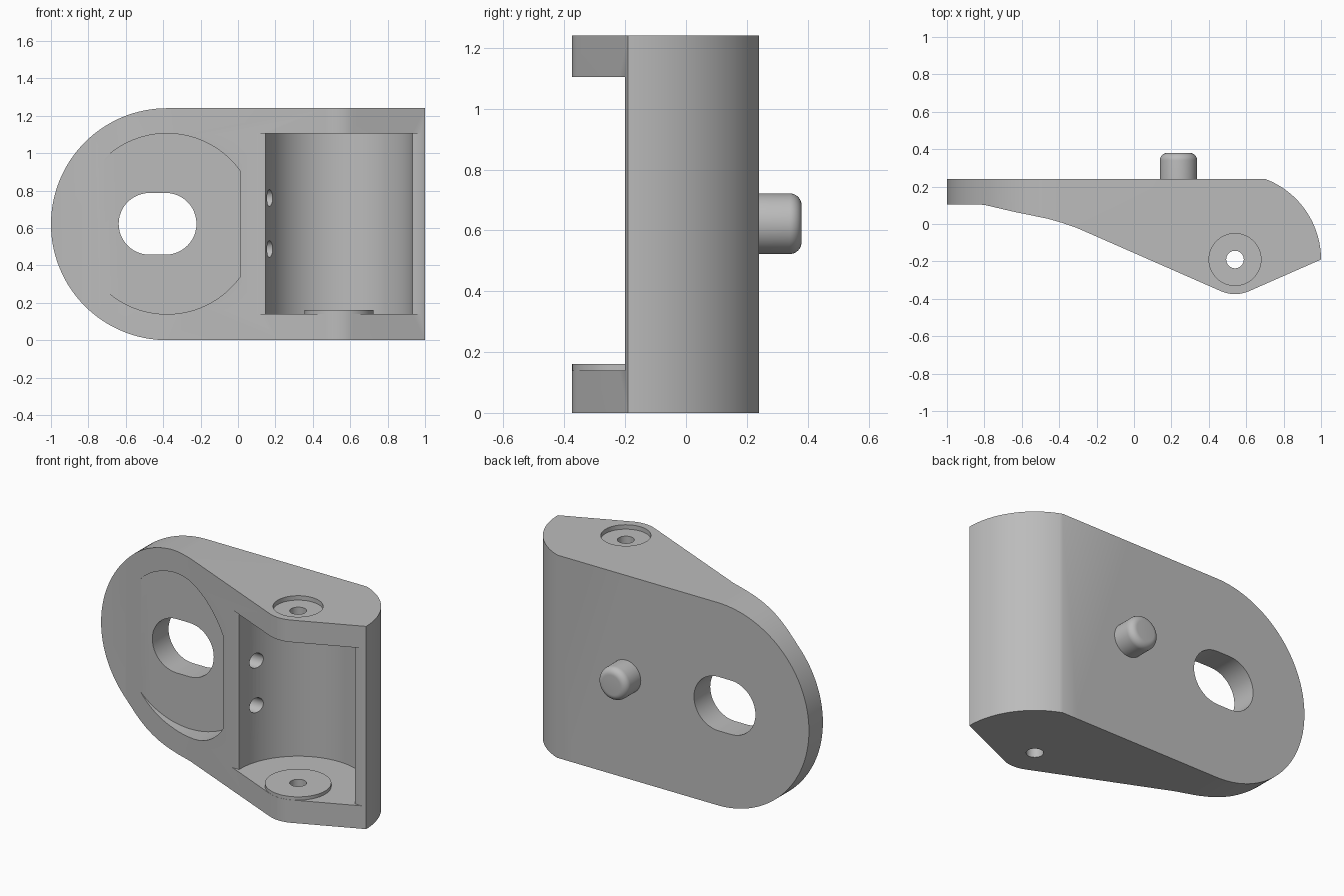
import bpy, bmesh, math
from mathutils import Matrix

if "Cube" in bpy.data.objects:
    bpy.data.objects.remove(bpy.data.objects["Cube"])

grey = bpy.data.materials.new("plain grey")
grey.use_nodes = True
GREY = (0.5, 0.5, 0.5, 1)
grey.diffuse_color = GREY
grey.node_tree.nodes["Principled BSDF"].inputs["Base Color"].default_value = GREY

HEIGHT, MID = 1.24, 0.622
PIN_X, PIN_Y = 0.54, -0.19
TOP_Z, LOW_Z = 1.105, 0.14          # faces of the two lugs inside the fork


def arc(cx, cy, r, a, b, n=24):
    """Points on an arc from angle a to b in degrees."""
    steps = [math.radians(a + (b - a) * i / n) for i in range(n + 1)]
    return [(cx + r * math.cos(t), cy + r * math.sin(t)) for t in steps]


def prism(name, pts, lo, hi, axis="z"):
    """Extrude an outline between lo and hi; outline is xy for z, xz for y, yz for x."""
    place = {"z": lambda p, h: (p[0], p[1], h),
             "y": lambda p, h: (p[0], h, p[1]),
             "x": lambda p, h: (h, p[0], p[1])}[axis]
    bm = bmesh.new()
    ends = [[bm.verts.new(place(p, h)) for p in pts] for h in (lo, hi)]
    for ring in ends:
        bm.faces.new(ring)
    for i in range(len(pts)):
        j = (i + 1) % len(pts)
        bm.faces.new((ends[0][i], ends[0][j], ends[1][j], ends[1][i]))
    bmesh.ops.recalc_face_normals(bm, faces=bm.faces)
    return finish(name, bm)


def finish(name, bm):
    mesh = bpy.data.meshes.new(name)
    bm.to_mesh(mesh)
    bm.free()
    mesh.materials.append(grey)
    obj = bpy.data.objects.new(name, mesh)
    bpy.context.collection.objects.link(obj)
    return obj


def circle(cx, cy, r, n=48):
    return arc(cx, cy, r, 0, 360, n)[:-1]


def select(obj):
    bpy.ops.object.select_all(action="DESELECT")
    obj.select_set(True)
    bpy.context.view_layer.objects.active = obj


def combine(target, tool, operation="DIFFERENCE"):
    """Apply a boolean and discard the tool."""
    tool.hide_render = True
    mod = target.modifiers.new(operation.title(), "BOOLEAN")
    mod.operation, mod.object, mod.solver = operation, tool, "EXACT"
    select(target)
    bpy.ops.object.modifier_apply(modifier=mod.name)
    bpy.data.objects.remove(tool)


# Bracket body: plan profile with a rounded heel and a rounded nose at the pin
heel = math.degrees(math.asin((0.24 - PIN_Y) / 0.46))
plan = [(-1.0, 0.105), (-0.83, 0.105), (-0.79, 0.1), (-0.65, 0.067), (-0.46, 0.028),
        (-0.39, 0.008), (-0.31, -0.019)]
plan += arc(PIN_X, PIN_Y, 0.185, 246, 294, 12)
plan += arc(PIN_X, PIN_Y, 0.46, 0, heel, 32)
plan += [(-1.0, 0.24)]
body = prism("bracket_body", plan, 0, HEIGHT)

# Round the plate end
outline = arc(-0.38, HEIGHT / 2, HEIGHT / 2, 90, 270, 64) + [(1.2, 0), (1.2, HEIGHT)]
combine(body, prism("plate_outline", outline, -1, 1, "y"), "INTERSECT")

# Fork opening: a round bore around the pin, cleared flat at the front
combine(body, prism("fork_bore", circle(PIN_X, PIN_Y, 0.393, 96), LOW_Z, TOP_Z))
front_gap = [(-0.2, -0.6), (1.2, -0.6), (1.2, -0.2), (-0.2, -0.2)]
combine(body, prism("fork_gap", front_gap, LOW_Z, TOP_Z))

# Shallow round pocket on the plate front, with one straight side
chord = math.degrees(math.acos(0.39 / 0.483))
pocket = arc(-0.38, MID, 0.483, chord, 360 - chord, 80)
combine(body, prism("plate_pocket", pocket, -0.6, 0.083, "y"))

# Long slot through the plate
slot = arc(-0.387, MID, 0.165, -90, 90) + arc(-0.473, MID, 0.165, 90, 270)
combine(body, prism("plate_slot", slot, -1, 1, "y"))

# Two cross holes from the fork into the pocket
for z in (0.487, 0.76):
    combine(body, prism("cross_hole", circle(-0.065, z, 0.045, 32), -0.05, 0.3, "x"))

# Washer boss, counterbore and pin hole on the pin axis
combine(body, prism("pin_boss", circle(PIN_X, PIN_Y, 0.184), 0.1, 0.16), "UNION")
combine(body, prism("pin_counterbore", circle(PIN_X, PIN_Y, 0.139), 1.213, 1.4))
combine(body, prism("pin_hole", circle(PIN_X, PIN_Y, 0.047, 32), -0.2, 1.5))

# Locating peg on the back, a turned profile with a rounded rim
bm = bmesh.new()
profile = [(0.1, 0.2)] + arc(0.06, 0.34, 0.04, 0, 90, 8) + [(0, 0.38)]
verts = [bm.verts.new((r, 0, h)) for r, h in profile]
edges = [bm.edges.new(pair) for pair in zip(verts, verts[1:])]
bmesh.ops.spin(bm, geom=verts + edges, cent=(0, 0, 0), axis=(0, 0, 1),
               angle=math.tau, steps=48, use_duplicate=False)
bmesh.ops.remove_doubles(bm, verts=bm.verts, dist=0.0001)
bmesh.ops.transform(bm, verts=bm.verts,
                    matrix=Matrix.Translation((0.238, 0, MID)) @ Matrix.Rotation(-math.pi / 2, 4, "X"))
bmesh.ops.recalc_face_normals(bm, faces=bm.faces)
peg = finish("locating_peg", bm)

for obj in (body, peg):
    select(obj)
    bpy.ops.object.shade_smooth_by_angle(angle=math.radians(30))
